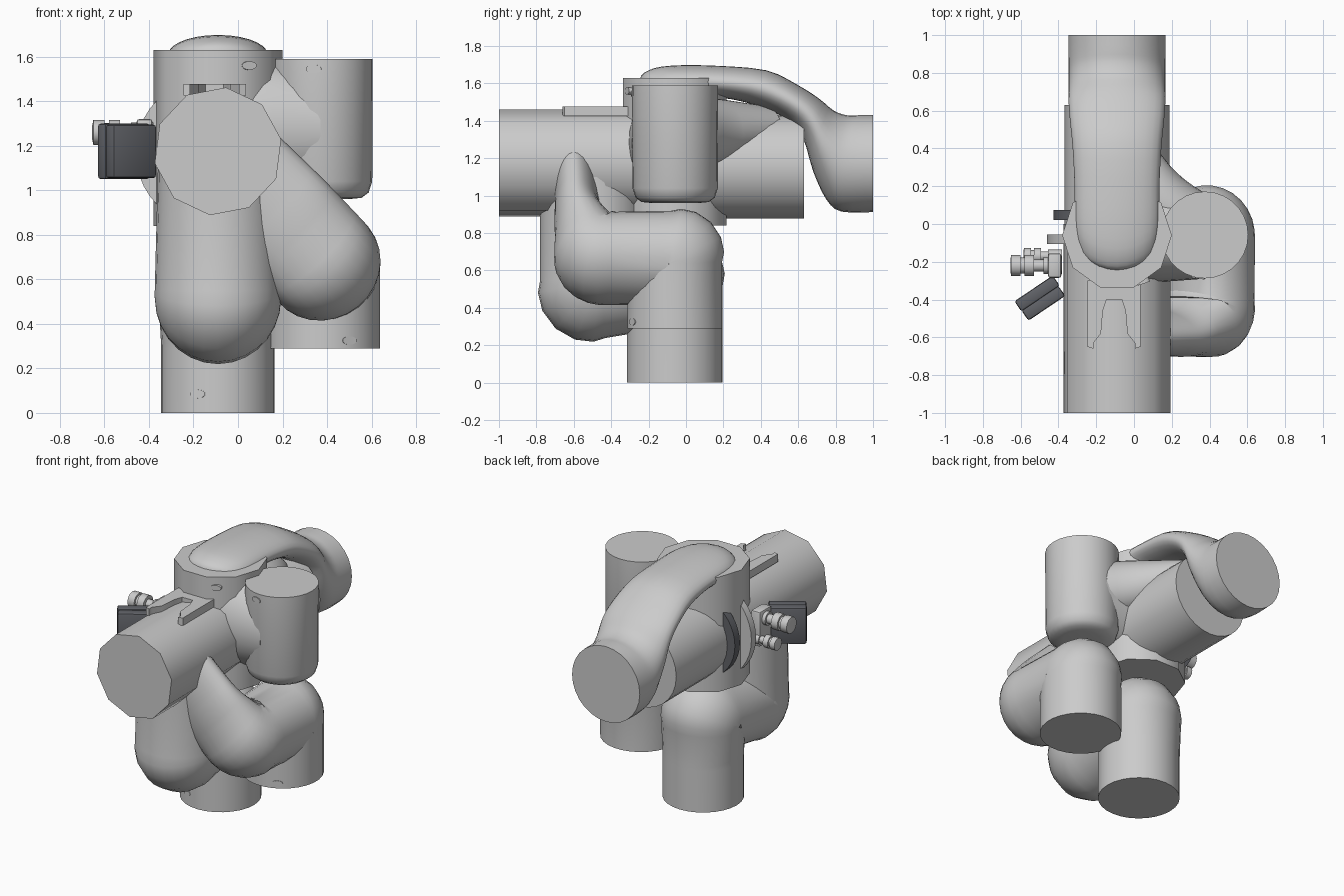
import bpy, bmesh, math
from mathutils import Vector, Matrix
from mathutils.geometry import interpolate_bezier

cube = bpy.data.objects.get("Cube")
if cube:
    bpy.data.objects.remove(cube, do_unlink=True)


def material(name, rgb):
    m = bpy.data.materials.new(name)
    m.use_nodes = True
    m.diffuse_color = (*rgb, 1)
    m.node_tree.nodes["Principled BSDF"].inputs["Base Color"].default_value = (*rgb, 1)
    return m


GREY = material("light grey", (0.6, 0.6, 0.6))
DARK = material("dark grey", (0.12, 0.125, 0.14))


def finish(name, bm, mat=GREY):
    bmesh.ops.recalc_face_normals(bm, faces=bm.faces)
    me = bpy.data.meshes.new(name)
    bm.to_mesh(me)
    bm.free()
    me.materials.append(mat)
    me.shade_smooth()
    me.set_sharp_from_angle(angle=math.radians(40))
    ob = bpy.data.objects.new(name, me)
    bpy.context.collection.objects.link(ob)
    return ob


def skin(bm, rings):
    """Join rings of vertices into a closed tube."""
    for r, s in zip(rings, rings[1:]):
        for i in range(len(r)):
            j = (i + 1) % len(r)
            bm.faces.new((r[i], r[j], s[j], s[i]))
    bm.faces.new(rings[0])
    bm.faces.new(rings[-1])


def circle(sides, turn=0.0):
    return [(math.cos(a), math.sin(a))
            for a in (math.tau * k / sides + turn for k in range(sides))]


def pipe(name, knots, side):
    """Sweep an ellipse along a path; knot = (x, y, z), half widths, fillet.
    Bends are stretched outward a little for a fuller elbow."""
    pts = [(Vector(k[0]), Vector(k[1])) for k in knots]
    path = [(*pts[0], 0)]
    for i in range(1, len(pts) - 1):
        (p, w), f = pts[i], knots[i][2]
        ends = []
        for q, v in (pts[i - 1], pts[i + 1]):
            t = min(0.48, f / (q - p).length)
            ends.append((p.lerp(q, t), w.lerp(v, t)))
        turn = (p - pts[i - 1][0]).angle(pts[i + 1][0] - p)
        for n in range(7):
            t = n / 6
            path.append((*(ends[0][c].lerp(pts[i][c], t).lerp(
                pts[i][c].lerp(ends[1][c], t), t) for c in (0, 1)),
                0.3 * t * (1 - t) * turn))
    path.append((*pts[-1], 0))
    bm, rings, n = bmesh.new(), [], Vector(side)
    for i, (p, w, bulge) in enumerate(path):
        before = (p - path[i - 1][0]).normalized() if i else Vector()
        after = (path[i + 1][0] - p).normalized() if i + 1 < len(path) else Vector()
        t = (before + after).normalized()
        n = (n - t * n.dot(t)).normalized()
        b, d = t.cross(n), (after - before).normalized()
        ring = [n * w.x * c + b * w.y * s for c, s in circle(28)]
        rings.append([bm.verts.new(p + o + d * o.dot(d) * bulge) for o in ring])
    skin(bm, rings)
    return finish(name, bm)


def loft(name, x, sections):
    """Loft ellipses given by an outer and inner (y, z) point and a half width."""
    secs = [Vector(s) for s in sections]
    dense = [secs[0]]
    for i in range(len(secs) - 1):
        a, b = secs[i], secs[i + 1]
        ta = (b - secs[max(i - 1, 0)]) / 6
        tb = (secs[min(i + 2, len(secs) - 1)] - a) / 6
        for t in (1 / 3, 2 / 3, 1):
            u = 1 - t
            dense.append(a * u**3 + (a + ta) * (3 * u * u * t) + (b - tb) * (3 * u * t * t) + b * t**3)
    bm, rings = bmesh.new(), []
    for oy, oz, iy, iz, w in dense:
        rings.append([bm.verts.new((x + w * c, (oy + iy + (oy - iy) * s) / 2,
                                    (oz + iz + (oz - iz) * s) / 2)) for c, s in circle(28)])
    skin(bm, rings)
    return finish(name, bm)


def lathe(name, base, axis, profile, sides=28, mat=GREY, turn=0.0):
    """Revolve (radius, distance) pairs about an axis through base."""
    rot = Vector(axis).to_track_quat("Z", "Y")
    bm = bmesh.new()
    skin(bm, [[bm.verts.new(Vector(base) + rot @ Vector((r * c, r * s, h)))
               for c, s in circle(sides, turn)] for r, h in profile])
    return finish(name, bm, mat)


def box(name, centre, size, turn=0.0, mat=GREY):
    bm = bmesh.new()
    bmesh.ops.create_cube(bm, size=1)
    bmesh.ops.transform(bm, verts=bm.verts, matrix=Matrix.Translation(centre)
                        @ Matrix.Rotation(turn, 4, "Z") @ Matrix.Diagonal((*size, 1)))
    bmesh.ops.bevel(bm, geom=bm.edges[:], offset=0.012, segments=2, affect="EDGES", profile=0.5)
    return finish(name, bm, mat)


X, Y, Z = (1, 0, 0), (0, 1, 0), (0, 0, 1)
CX, CY = -0.09, -0.06

# Central faceted body and the horizontal run through it
lathe("central_body", (CX, CY, 0.84), Z, [(0.29, 0), (0.29, 0.79)], 10)
lathe("front_run", (CX, -1, 1.175), Y, [(0.289, 0), (0.289, 1)], 10, turn=0.44)
lathe("back_run", (CX, -0.1, 1.155), Y, [(0.277, 0), (0.277, 0.73)])

# Lower centre pipe: foot, bend forward, rise into the front run
pipe("lower_centre_pipe", [
    ((CX, CY, 0), (0.255, 0.255)),
    ((CX, CY, 0.3), (0.255, 0.255), 0.02),
    ((CX, CY, 0.56), (0.27, 0.257), 0.05),
    ((CX, -0.5, 0.51), (0.285, 0.28), 0.05),
    ((CX, -0.5, 1.1), (0.27, 0.28))], X)

# Lower side pipe: foot, bend forward, flattened diagonal into the front run
pipe("lower_side_pipe", [
    ((0.385, CY, 0.29), (0.255, 0.255)),
    ((0.385, CY, 0.665), (0.255, 0.255), 0.03),
    ((0.385, -0.49, 0.665), (0.265, 0.235), 0.09),
    ((0.2, -0.575, 0.86), (0.265, 0.125), 0.08),
    ((CX, -0.59, 1.14), (0.265, 0.11))], (1, 1, 0))

# Top pipe: flattened arch leading to the round back outlet
loft("top_pipe", CX, [
    (-0.25, 1.4, 0.12, 1.4, 0.22),
    (-0.25, 1.61, 0.14, 1.5, 0.225),
    (-0.2, 1.67, 0.16, 1.51, 0.225),
    (-0.08, 1.695, 0.2, 1.52, 0.225),
    (0.15, 1.695, 0.27, 1.51, 0.225),
    (0.43, 1.67, 0.38, 1.48, 0.235),
    (0.6, 1.59, 0.52, 1.42, 0.25),
    (0.71, 1.52, 0.62, 1.32, 0.257),
    (0.79, 1.455, 0.68, 1.13, 0.257),
    (0.86, 1.43, 0.75, 0.98, 0.257),
    (0.92, 1.43, 0.83, 0.915, 0.258),
    (1, 1.43, 1, 0.912, 0.258)])

# Upper side outlet with a rounded bottom and its joints to the body
lathe("upper_side_outlet", (0.375, -0.058, 0.96), Z,
      [(0.12, 0), (0.18, 0.006), (0.212, 0.03), (0.228, 0.08), (0.23, 0.63)])
pipe("side_connector", [
    ((CX, CY, 1.28), (0.31, 0.25)),
    ((0.1, CY, 1.28), (0.31, 0.25), 0.1),
    ((0.37, CY, 1.28), (0.27, 0.23))], Z)
pipe("back_shoulder", [
    ((0.36, -0.06, 1.3), (0.2, 0.2)),
    ((0.13, 0.13, 1.35), (0.175, 0.16), 0.1),
    ((CX, 0.42, 1.36), (0.12, 0.15))], Z)

# Left mounting flanges
lathe("light_flange", (-0.125, -0.105, 1.17), Y, [(0.335, 0), (0.335, 0.05)], 40)
lathe("dark_flange", (-0.14, 0.02, 1.17), Y, [(0.285, 0), (0.285, 0.055)], 40, DARK)
box("fitting_bracket", (-0.42, -0.22, 1.2), (0.07, 0.13, 0.24))

# Two ribbed fittings on the left
for label, y, z, s in (("upper", -0.22, 1.26, 1.0), ("lower", -0.17, 1.13, 0.75)):
    prof = [(0.045, 0), (0.045, 0.1), (0.032, 0.1), (0.032, 0.15), (0.056, 0.15),
            (0.056, 0.2), (0.042, 0.2), (0.042, 0.22), (0.056, 0.22), (0.056, 0.27), (0.03, 0.275)]
    lathe(label + "_fitting", (-0.38, y, z), (-1, 0, 0), [(r * s, h * s) for r, h in prof], 12)

# Dark angled housing with a slightly smaller front cover
turn = math.radians(34)
box("sensor_housing", (-0.513, -0.368, 1.175), (0.245, 0.066, 0.25), turn, DARK)
box("sensor_cover", (-0.48, -0.419, 1.175), (0.235, 0.066, 0.24), turn, DARK)

# Forked clip lying on top of the front run
half = [(0, -0.4), (0.04, -0.4), (0.06, -0.46), (0.07, -0.58), (0.11, -0.63),
        (0.11, -0.66), (0.14, -0.65), (0.14, -0.3), (0, -0.3)]
outline = half[:-1] + [(-x, y) for x, y in reversed(half[1:-1])]
bm = bmesh.new()
face = bm.faces.new([bm.verts.new((x - 0.105, y, 1.425)) for x, y in outline])
top = bmesh.ops.extrude_face_region(bm, geom=[face])["geom"]
bmesh.ops.translate(bm, vec=(0, 0, 0.053), verts=[v for v in top if isinstance(v, bmesh.types.BMVert)])
finish("top_clip", bm)

# Small oval bosses on the pipe ends
for label, spot, out in (
        ("foot", (-0.18, -0.296, 0.085), (-0.35, -1, 0)),
        ("side_foot", (0.5, -0.285, 0.325), (0.5, -1, 0)),
        ("outlet", (0.34, -0.285, 1.545), (-0.15, -1, 0)),
        ("body", (0.05, -0.312, 1.56), (0.35, -1, 0))):
    ob = lathe(label + "_boss", (0, 0, 0), out, [(0.035, -0.02), (0.035, 0.004)], 16)
    ob.scale.z = 0.55
    ob.location = spot
